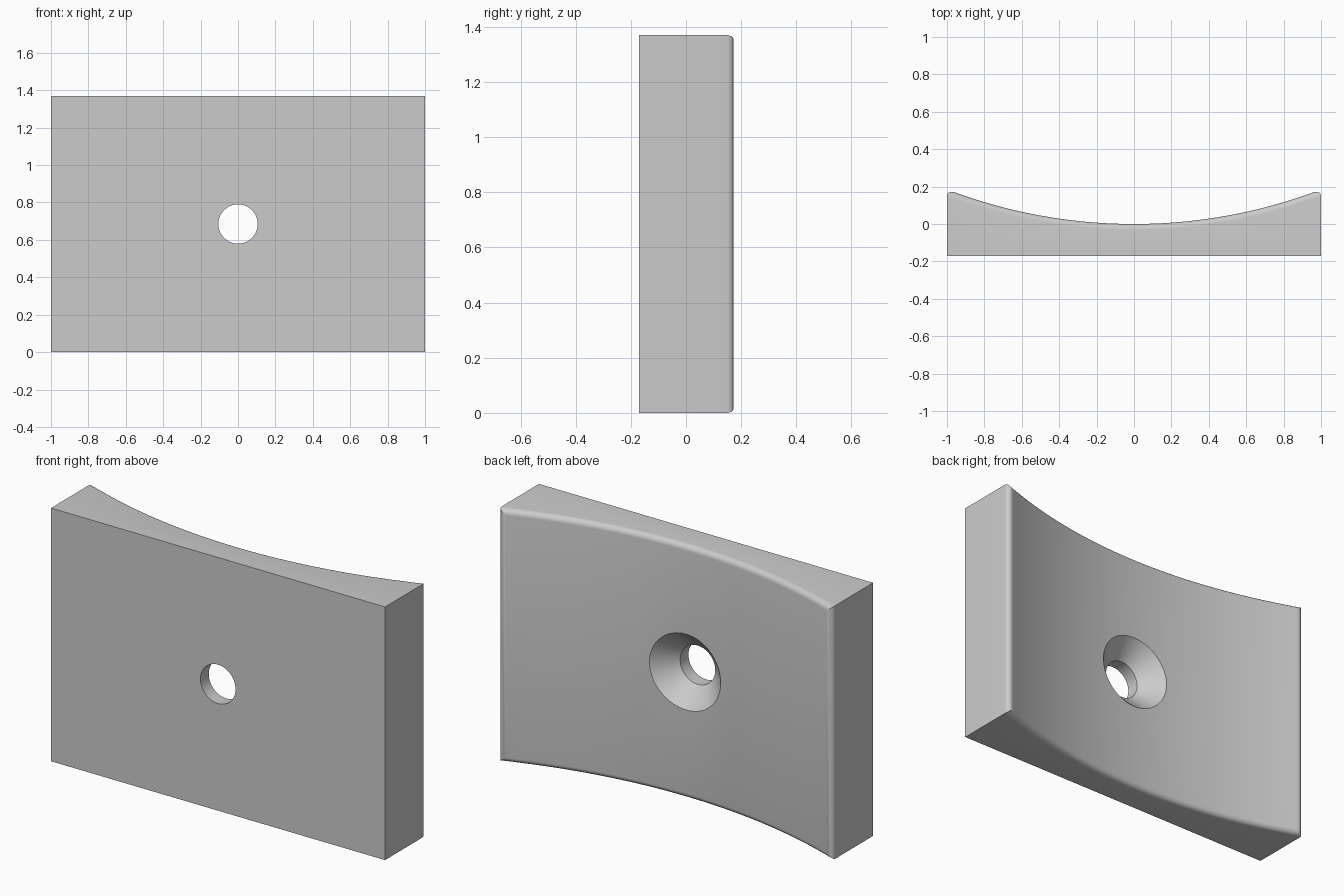
import bpy
import bmesh
import math

cube = bpy.data.objects.get("Cube")
if cube:
    bpy.data.objects.remove(cube, do_unlink=True)

HEIGHT, FRONT, BACK_RADIUS, FILLET = 1.37, -0.171, 2.8, 0.03
CORNER = FILLET * 1.45          # offset giving the same radius on the acute corners
HOLE, SINK, STEPS = 0.105, 0.205, 40

grey = bpy.data.materials.new("plain grey")
grey.use_nodes = True
colour = (0.6, 0.6, 0.6, 1)
grey.diffuse_color = colour
grey.node_tree.nodes["Principled BSDF"].inputs["Base Color"].default_value = colour


def make_object(name, bm):
    bmesh.ops.recalc_face_normals(bm, faces=bm.faces)
    mesh = bpy.data.meshes.new(name)
    bm.to_mesh(mesh)
    bm.free()
    mesh.materials.append(grey)
    obj = bpy.data.objects.new(name, mesh)
    bpy.context.collection.objects.link(obj)
    return obj


# Block: flat front, hollow cylindrical back, extruded upwards
xs = [1 - 2 * i / STEPS for i in range(STEPS + 1)]
outline = [(-1, FRONT), (1, FRONT)]
outline += [(x, BACK_RADIUS - math.sqrt(BACK_RADIUS ** 2 - x * x)) for x in xs]
bm = bmesh.new()
base = bm.faces.new([bm.verts.new((x, y, 0)) for x, y in outline])
top = bmesh.ops.extrude_face_region(bm, geom=[base])["geom"]
bmesh.ops.translate(bm, vec=(0, 0, HEIGHT),
                    verts=[v for v in top if isinstance(v, bmesh.types.BMVert)])

# Fillet weights on the rim of the hollow back
weight = bm.edges.layers.float.new("bevel_weight_edge")
for e in bm.edges:
    a, b = (v.co for v in e.verts)
    if min(a.y, b.y) < -0.1:
        continue
    if abs(a.z - b.z) < 0.01:
        e[weight] = FILLET / CORNER
    elif abs(a.x) > 0.99:
        e[weight] = 1
block = make_object("curved_block", bm)
bevel = block.modifiers.new("rim fillet", "BEVEL")
bevel.limit_method = "WEIGHT"
bevel.width = CORNER
bevel.segments = 6
bevel.use_clamp_overlap = False

# Countersunk hole cutter, a revolved profile along y
bm = bmesh.new()
profile = [(0, -0.4), (HOLE, -0.4), (HOLE, -0.1), (SINK + 0.1, 0.1), (0, 0.1)]
points = [bm.verts.new((r, y, HEIGHT / 2)) for r, y in profile]
edges = [bm.edges.new(pair) for pair in zip(points, points[1:])]
bmesh.ops.spin(bm, geom=points + edges, cent=(0, 0, HEIGHT / 2), axis=(0, 1, 0),
               angle=math.tau, steps=64)
bmesh.ops.remove_doubles(bm, verts=bm.verts, dist=0.0001)
cutter = make_object("hole_cutter", bm)
cutter.hide_render = True
cutter.hide_viewport = False
cutter.display_type = "WIRE"

cut = block.modifiers.new("countersunk hole", "BOOLEAN")
cut.operation = "DIFFERENCE"
cut.solver = "EXACT"
cut.object = cutter

# Apply the modifiers, drop the cutter and smooth the rounded faces
bpy.ops.object.select_all(action="DESELECT")
block.select_set(True)
bpy.context.view_layer.objects.active = block
for name in [m.name for m in block.modifiers]:
    bpy.ops.object.modifier_apply(modifier=name)
bpy.data.objects.remove(cutter, do_unlink=True)
bpy.ops.object.shade_smooth_by_angle(angle=math.radians(30))
